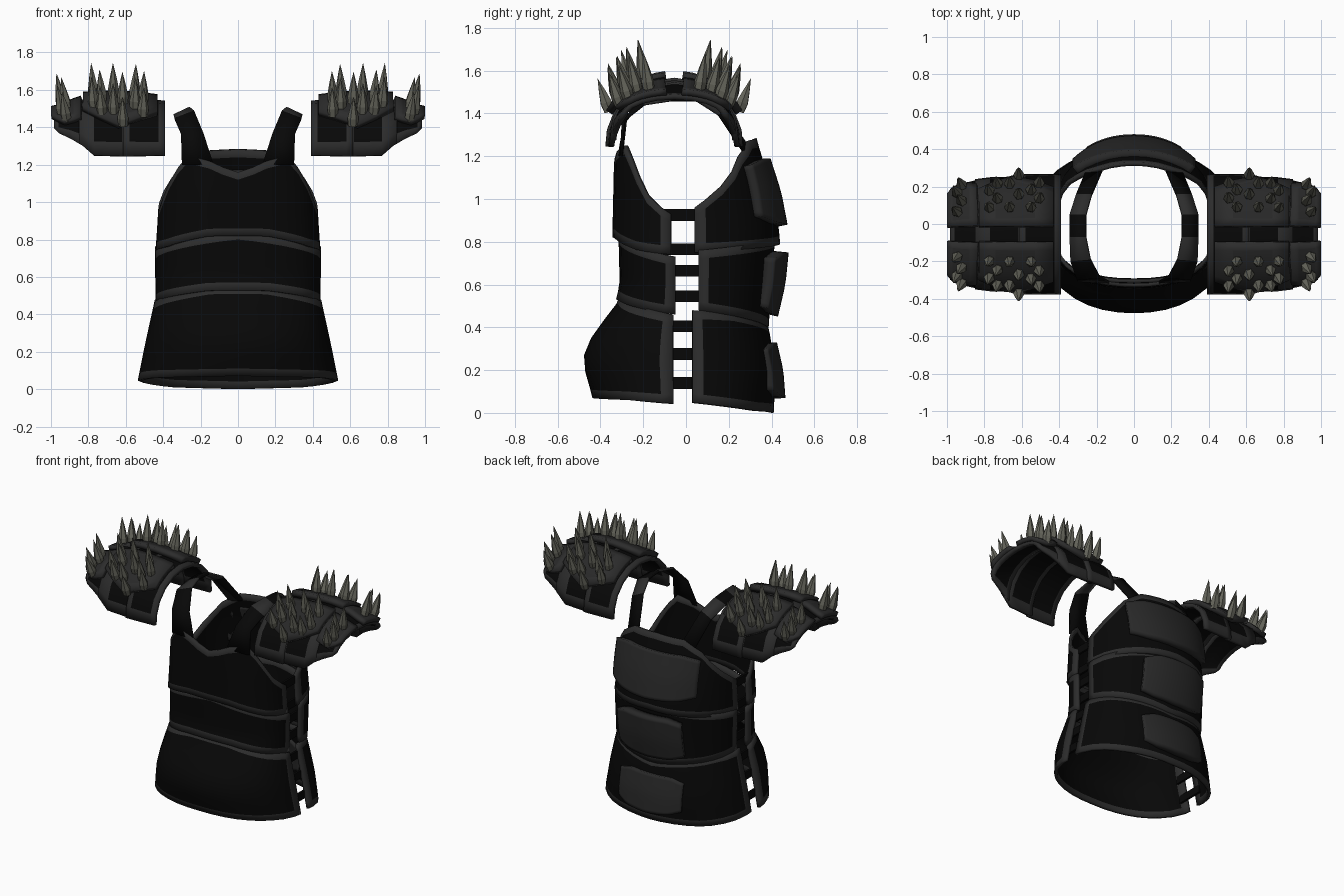
import bpy, bmesh, math
from mathutils import Vector

if "Cube" in bpy.data.objects:
    bpy.data.objects.remove(bpy.data.objects["Cube"])


def material(name, rgb):
    m = bpy.data.materials.new(name)
    m.use_nodes = True
    m.diffuse_color = (*rgb, 1)
    b = m.node_tree.nodes["Principled BSDF"]
    b.inputs["Base Color"].default_value = (*rgb, 1)
    b.inputs["Roughness"].default_value = 0.8
    return m


BLACK = material("black leather", (0.0022, 0.0022, 0.0022))
RIM = material("dark grey trim", (0.025, 0.025, 0.025))
PLATE = material("charcoal plate", (0.021, 0.021, 0.021))
SPIKE = material("olive grey spike", (0.13, 0.13, 0.105))


def lerp(table, x):
    """Piecewise linear lookup in (key, value) pairs with rising keys."""
    if x <= table[0][0]:
        return table[0][1]
    for (a, p), (b, q) in zip(table, table[1:]):
        if x <= b:
            return p + (q - p) * (x - a) / (b - a)
    return table[-1][1]


def finish(bm, name, mats, smooth=True):
    me = bpy.data.meshes.new(name)
    bm.to_mesh(me)
    bm.free()
    for m in mats:
        me.materials.append(m)
    ob = bpy.data.objects.new(name, me)
    bpy.context.collection.objects.link(ob)
    bpy.ops.object.select_all(action="DESELECT")
    ob.select_set(True)
    bpy.context.view_layer.objects.active = ob
    if smooth:
        bpy.ops.object.shade_smooth_by_angle(angle=math.radians(35))
    return ob


def sheet(name, nu, nv, point, centre, thick, mats, rule):
    """Grid surface facing away from centre, thickened inward."""
    bm = bmesh.new()
    g = [[bm.verts.new(point(i, j)) for j in range(nv)] for i in range(nu)]
    for i in range(nu - 1):
        for j in range(nv - 1):
            f = bm.faces.new((g[i][j], g[i + 1][j], g[i + 1][j + 1], g[i][j + 1]))
            f.material_index = rule(i, j)
    bm.normal_update()
    c = Vector(centre)
    if sum(f.normal.dot(f.calc_center_median() - c) for f in bm.faces) < 0:
        bmesh.ops.reverse_faces(bm, faces=bm.faces)
    ob = finish(bm, name, mats)
    s = ob.modifiers.new("thickness", "SOLIDIFY")
    s.thickness, s.offset = thick, -1
    return ob


def border(nu, nv):
    return lambda i, j: int(i in (0, nu - 2) or j in (0, nv - 2))


# Torso panels: rounded half sections between a lower and an upper edge curve
HALF = [8, 18, 28, 38, 48, 58, 70, 83, 90]


def torso(name, side, y0, power, width, depth, low, top, limit=90, thick=0.02,
          mats=(BLACK, RIM), rim=0.04):
    ts = [t * limit / 90 for t in [-h for h in reversed(HALF)] + [0] + HALF]
    nv = 8

    def point(i, j):
        t = ts[i]
        lo, hi = lerp(low, abs(t)), lerp(top, abs(t))
        if j in (0, nv - 1):
            z = hi if j else lo
        else:
            z = lo + rim + (hi - lo - 2 * rim) * (j - 1) / (nv - 3)
        r = math.radians(t)
        x = lerp(width, z) * math.copysign(abs(math.sin(r)) ** power, t)
        y = y0 + (lerp(depth, z) - y0) * max(0, math.cos(r)) ** power
        return x, side * y, z

    mid = (low[0][1] + top[0][1]) / 2
    return sheet(name, len(ts), nv, point, (0, 0, mid), thick, mats, border(len(ts), nv))


chest_w = [(0.75, 0.44), (0.9, 0.43), (1.1, 0.42), (1.28, 0.39)]
waist_w = [(0.45, 0.44), (0.75, 0.445)]
skirt_w = [(0, 0.545), (0.25, 0.495), (0.5, 0.44)]

torso("front_chest", -1, 0.07, 0.82, chest_w, [(0.8, 0.345), (1.25, 0.335)],
      [(0, 0.82), (15, 0.82), (60, 0.76), (90, 0.74)],
      [(0, 1.16), (18, 1.22), (38, 1.25), (48, 1.19), (58, 1.11), (70, 1.02), (90, 0.93)])
torso("front_waist", -1, 0.05, 0.82, waist_w, [(0.5, 0.335), (0.6, 0.31), (0.8, 0.315)],
      [(0, 0.53), (15, 0.53), (90, 0.46)], [(0, 0.84), (90, 0.73)])
torso("front_skirt", -1, 0.06, 0.9, skirt_w,
      [(0.04, 0.43), (0.14, 0.455), (0.22, 0.48), (0.3, 0.475), (0.38, 0.425), (0.53, 0.31)],
      [(0, 0.07), (60, 0.06), (90, 0.045)], [(0, 0.55), (15, 0.55), (90, 0.46)])
torso("back_chest", 1, 0.04, 0.95, chest_w, [(0.8, 0.44), (0.9, 0.43), (1.1, 0.385), (1.28, 0.33)],
      [(0, 0.79), (90, 0.75)],
      [(0, 1.285), (28, 1.275), (48, 1.2), (58, 1.13), (70, 1.06), (90, 0.96)])
torso("back_waist", 1, 0.06, 0.95, waist_w, [(0.38, 0.385), (0.6, 0.4), (0.8, 0.415)],
      [(0, 0.39), (28, 0.42), (58, 0.45), (90, 0.48)], [(0, 0.82), (90, 0.76)])
torso("back_skirt", 1, 0.03, 0.95, skirt_w, [(0, 0.41), (0.2, 0.42), (0.38, 0.39), (0.46, 0.37)],
      [(0, 0.0), (40, 0.01), (90, 0.05)], [(0, 0.41), (28, 0.44), (58, 0.47), (90, 0.48)])

# Raised plates on the back
for name, lo, hi, lim, d0, d1 in (("upper", 0.88, 1.19, 46, 0.475, 0.395),
                                  ("middle", 0.45, 0.75, 33, 0.43, 0.48),
                                  ("lower", 0.07, 0.33, 32, 0.465, 0.425)):
    torso(name + "_back_plate", 1, 0.06, 0.95, [(0, 0.45)],
          [(lo, d0), ((lo + hi) / 2, (d0 + d1) / 2 + 0.01), (hi, d1)],
          [(0, lo), (lim * 0.6, lo + 0.01), (lim, lo + 0.04)],
          [(0, hi), (lim * 0.6, hi), (lim, hi - 0.03)], lim, 0.06, (PLATE, PLATE), 0.02)

# Shoulder straps: outer and inner edge of each cross line
EDGES = [((0.30, -0.31, 1.2), (0.13, -0.32, 1.2)), ((0.305, -0.3, 1.37), (0.185, -0.29, 1.37)),
         ((0.34, -0.2, 1.45), (0.235, -0.19, 1.49)), ((0.345, -0.07, 1.47), (0.26, -0.07, 1.51)),
         ((0.345, 0.05, 1.47), (0.26, 0.05, 1.5)), ((0.31, 0.16, 1.4), (0.23, 0.16, 1.44)),
         ((0.26, 0.28, 1.22), (0.17, 0.3, 1.24))]


def box(name, centre, size, mat):
    bm = bmesh.new()
    bmesh.ops.create_cube(bm, size=1)
    for v in bm.verts:
        v.co = Vector(a * b for a, b in zip(v.co, size)) + Vector(centre)
    finish(bm, name, [mat], False)


for sx, tag in ((1, "left"), (-1, "right")):
    sheet(tag + "_shoulder_strap", len(EDGES), 2,
          lambda i, j: (sx * EDGES[i][j][0], EDGES[i][j][1], EDGES[i][j][2]),
          (sx * 0.25, 0, 1.2), 0.015, (BLACK, RIM), lambda i, j: int(i in (2, 4)))
    # Buckle straps closing the sides
    for z in (0.925, 0.765, 0.665, 0.545, 0.405, 0.275, 0.14):
        a = lerp(skirt_w, z) if z < 0.5 else 0.435
        box(tag + "_side_strap", (sx * (a - 0.025), -0.01, z), (0.015, 0.2, 0.055), BLACK)

# Shoulder guards: (x, base height, crown height, half width) along the arm
CY = -0.055
ARM = [(0.39, 1.25, 1.53, 0.31), (0.6, 1.245, 1.555, 0.31), (0.77, 1.25, 1.555, 0.305),
       (0.85, 1.32, 1.545, 0.295), (0.96, 1.37, 1.5, 0.265), (1.0, 1.41, 1.49, 0.235)]


def arch(x, deg, lift=0.0):
    """Point on the arched guard, deg measured from the crown."""
    b, t, w = (lerp([(r[0], r[k]) for r in ARM], x) for k in (1, 2, 3))
    r = math.radians(deg)
    return Vector((x, CY + (w + lift) * math.sin(r), b + (t - b + lift) * max(0, math.cos(r)) ** 0.9))


def guard(name, sx, xs, degs, lift, thick, mats, taper=0.0):
    n = len(xs)

    def point(i, j):
        edge = abs(2 * i / (n - 1) - 1)
        d = degs[j] * (1 - taper * edge * (abs(degs[j]) > 20))
        p = arch(xs[i], d, lift)
        return sx * p.x, p.y, p.z

    return sheet(name, n, len(degs), point, (sx * (xs[0] + xs[-1]) / 2, CY, 1.2), thick, mats,
                 border(n, len(degs)))


def spike(bm, base, lean, length, radius):
    """Tapered spike with a slight belly near its foot."""
    axis = Vector(lean).normalized()
    q = axis.to_track_quat("Z", "Y")
    rings = [[bm.verts.new(base + q @ Vector((r * math.cos(a), r * math.sin(a), h * length)))
              for a in (k * math.tau / 6 for k in range(6))]
             for h, r in ((-0.1, radius * 0.85), (0.2, radius), (0.6, radius * 0.55))]
    tip = bm.verts.new(base + axis * length)
    bm.faces.new(rings[0][::-1])
    for k in range(6):
        m = (k + 1) % 6
        for lo, hi in zip(rings, rings[1:]):
            bm.faces.new((lo[k], lo[m], hi[m], hi[k]))
        bm.faces.new((rings[2][k], rings[2][m], tip))


full = [-90, -78, -60, -40, -20, 0, 20, 40, 60, 78, 90]
for sx, tag in ((1, "left"), (-1, "right")):
    guard(tag + "_inner_guard", sx, [0.39, 0.425, 0.5, 0.58, 0.615], full, 0.012, 0.025, (BLACK, RIM))
    guard(tag + "_middle_guard", sx, [0.59, 0.62, 0.7, 0.77, 0.85], full, 0, 0.025, (BLACK, RIM))
    guard(tag + "_outer_guard", sx, [0.8, 0.83, 0.9, 0.96, 0.985], full, -0.005, 0.025, (BLACK, RIM))
    bm = bmesh.new()
    for sy, end in ((-1, "front"), (1, "back")):
        guard(f"{tag}_{end}_cap", sx, [0.43, 0.53, 0.64, 0.74, 0.83],
              [sy * d for d in (7, 14, 28, 42, 54, 64)], 0.045, 0.035, (PLATE, RIM), 0.28)
        guard(f"{tag}_{end}_outer_cap", sx, [0.84, 0.88, 0.93, 0.97, 1.0],
              [sy * d for d in (8, 15, 30, 45, 58, 68)], 0.025, 0.03, (PLATE, RIM), 0.15)
        # Staggered rows of spikes running down each cap
        for x, last, lift, sway in ((0.53, 50, 0.04, 0.022), (0.64, 62, 0.04, 0.025),
                                    (0.75, 50, 0.04, 0.022), (0.93, 60, 0.02, 0.012)):
            for k in range(4):
                d = 24 + (last - 24) * k / 3
                p = arch(x + sway * (-1) ** k, sy * d, lift)
                p.x *= sx
                lean = (sx * (x - 0.6) * 0.5, sy * 0.4 * math.sin(math.radians(d)), 1)
                spike(bm, p, lean, 0.18 - 0.01 * k, 0.03)
    finish(bm, tag + "_spikes", [SPIKE], False)
